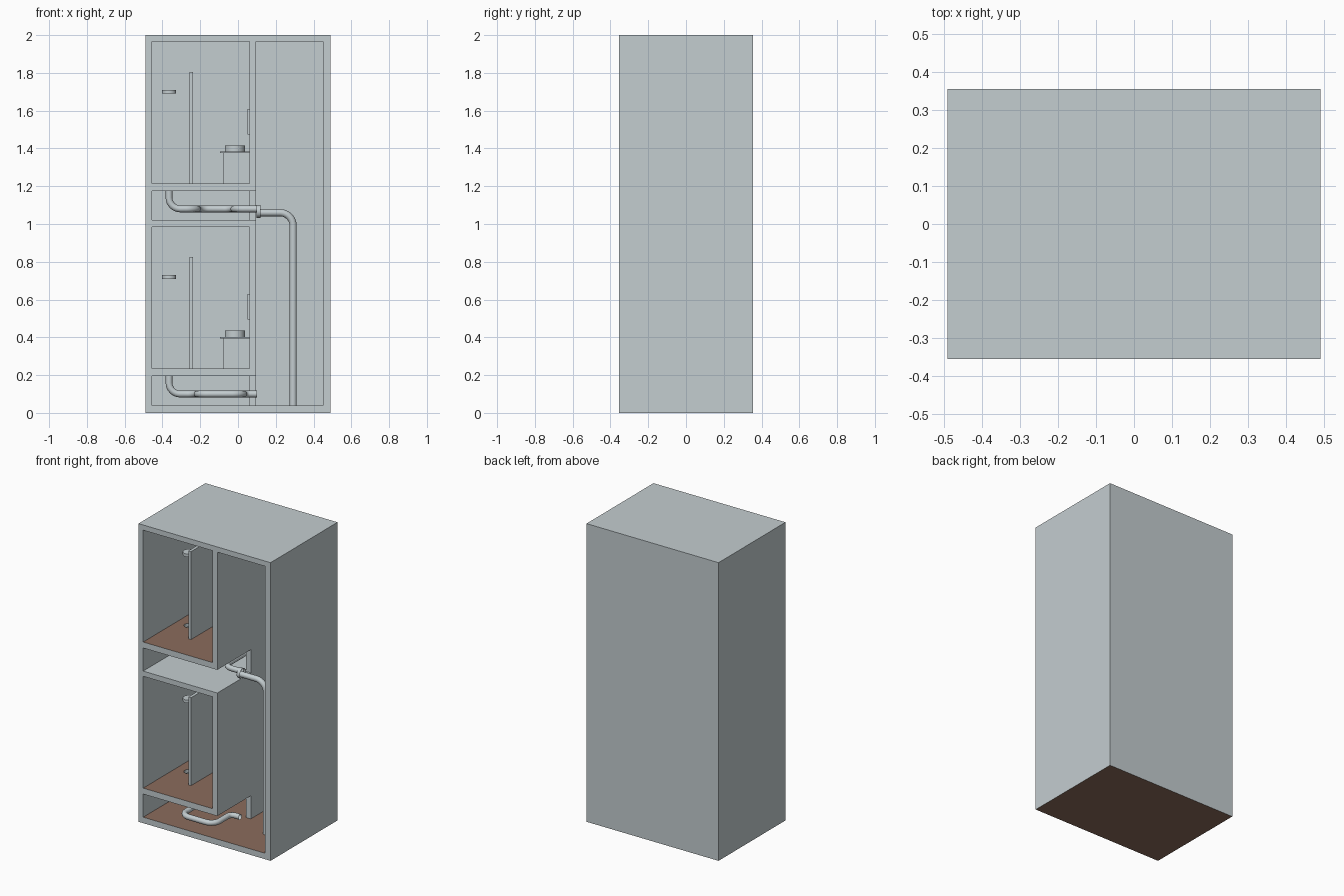
import bpy, bmesh, math
from mathutils import Vector

cube = bpy.data.objects.get("Cube")
if cube:
    bpy.data.objects.remove(cube, do_unlink=True)


def material(name, rgb):
    m = bpy.data.materials.new(name)
    m.use_nodes = True
    m.diffuse_color = (*rgb, 1)
    m.node_tree.nodes["Principled BSDF"].inputs["Base Color"].default_value = (*rgb, 1)
    return m


GREY = material("pale_grey", (0.55, 0.61, 0.63))
BROWN = material("floor_brown", (0.26, 0.15, 0.107))


def add_mesh(name, bm):
    bmesh.ops.recalc_face_normals(bm, faces=bm.faces)
    me = bpy.data.meshes.new(name)
    bm.to_mesh(me)
    bm.free()
    ob = bpy.data.objects.new(name, me)
    bpy.context.collection.objects.link(ob)
    me.materials.append(GREY)
    return ob


def prism(name, outline, z0, z1):
    bm = bmesh.new()
    face = bm.faces.new([bm.verts.new((x, y, z0)) for x, y in outline])
    new = bmesh.ops.extrude_face_region(bm, geom=[face])["geom"]
    bmesh.ops.translate(bm, vec=(0, 0, z1 - z0),
                        verts=[v for v in new if isinstance(v, bmesh.types.BMVert)])
    return add_mesh(name, bm)


def box(name, x0, x1, y0, y1, z0, z1):
    return prism(name, [(x0, y0), (x1, y0), (x1, y1), (x0, y1)], z0, z1)


def select(ob):
    bpy.ops.object.select_all(action="DESELECT")
    ob.select_set(True)
    bpy.context.view_layer.objects.active = ob


def smooth(ob):
    select(ob)
    bpy.ops.object.shade_smooth_by_angle(angle=math.radians(40))


def disc(name, x, y, r, z0, z1):
    ring = [(x + r * math.cos(a * math.tau / 32), y + r * math.sin(a * math.tau / 32))
            for a in range(32)]
    ob = prism(name, ring, z0, z1)
    smooth(ob)
    return ob


def cut(target, cutter):
    select(target)
    mod = target.modifiers.new("cut", "BOOLEAN")
    mod.operation, mod.solver, mod.object = "DIFFERENCE", "EXACT", cutter
    bpy.ops.object.modifier_apply(modifier=mod.name)
    bpy.data.objects.remove(cutter, do_unlink=True)


def pipe(name, corners, radius=0.018, bend=0.06):
    """Round tube that follows straight runs joined by swept bends."""
    pts = [Vector(c) for c in corners]
    path = [pts[0]]
    for a, b, c in zip(pts, pts[1:], pts[2:]):
        r = min(bend, (a - b).length * 0.49, (c - b).length * 0.49)
        u, v = (a - b).normalized() * r, (c - b).normalized() * r
        for i in range(9):
            t = i / 8 * math.pi / 2
            path.append(b + u * (1 - math.sin(t)) + v * (1 - math.cos(t)))
    path.append(pts[-1])
    cu = bpy.data.curves.new(name, "CURVE")
    cu.dimensions = "3D"
    cu.bevel_depth, cu.bevel_resolution = radius, 4
    sp = cu.splines.new("POLY")
    sp.points.add(len(path) - 1)
    for p, co in zip(sp.points, path):
        p.co = (*co, 1)
    ob = bpy.data.objects.new(name, cu)
    bpy.context.collection.objects.link(ob)
    cu.materials.append(GREY)
    select(ob)
    bpy.ops.object.convert(target="MESH")
    smooth(bpy.context.object)


# Housing: one block with the shaft, rooms and service voids cut from its front
FRONT, BACK, LEFT, DIV = -0.5, 0.32, -0.455, 0.06
DRAIN = (-0.365, 0.0)
LEVELS = {"lower": 0.0, "upper": 0.98}
housing = box("housing", -0.49, 0.49, -0.355, 0.355, 0, 2)
cut(housing, box("shaft_cutter", 0.095, 0.45, FRONT, BACK, 0.04, 1.965))
for z in LEVELS.values():
    cut(housing, box("room_cutter", LEFT, DIV, FRONT, BACK, z + 0.235, z + 0.985))
    void = [(LEFT, FRONT), (0.2, FRONT), (0.2, 0), (DIV, 0), (DIV, BACK), (LEFT, BACK)]
    cut(housing, prism("void_cutter", void, z + 0.04, z + 0.195))
    cut(housing, disc("drain_cutter", *DRAIN, 0.03, z + 0.18, z + 0.25))

# Brown floors and underside
housing.data.materials.clear()
for m in (GREY, BROWN):
    housing.data.materials.append(m)
for f in housing.data.polygons:
    h = f.center.z
    floor = f.normal.z > 0.9 and any(abs(h - k) < 0.005 for k in (0.04, 0.235, 1.215))
    f.material_index = int(floor or (f.normal.z < -0.9 and h < 0.005))

# Bathroom fittings, repeated on both levels
for level, z in LEVELS.items():
    box(level + "_shower_screen", -0.257, -0.237, -0.16, BACK, z + 0.235, z + 0.825)
    disc(level + "_shower_head", *DRAIN, 0.037, z + 0.71, z + 0.73)
    pipe(level + "_shower_arm", [(*DRAIN, z + 0.72), (DRAIN[0], BACK, z + 0.72)], 0.008)
    box(level + "_cabinet", -0.08, DIV, -0.06, 0.22, z + 0.235, z + 0.395)
    box(level + "_counter", -0.095, DIV, -0.07, 0.23, z + 0.395, z + 0.403)
    basin = disc(level + "_basin", -0.017, 0.08, 0.053, z + 0.403, z + 0.435)
    cut(basin, disc("bowl_cutter", -0.017, 0.08, 0.045, z + 0.41, z + 0.5))
    box(level + "_mirror", 0.05, DIV, -0.02, 0.18, z + 0.495, z + 0.63)

# Drain pipes: each loops sideways before leaving through the divider
for level, loop_y, exit_x in (("lower", -0.3, 0.03), ("upper", 0.2, -0.022)):
    z = LEVELS[level] + 0.1
    pipe(level + "_drain_pipe", [
        (*DRAIN, z + 0.12), (*DRAIN, z), (-0.215, 0, z), (-0.215, loop_y, z),
        (exit_x, loop_y, z), (exit_x, -0.12, z), (0.1, -0.12, z)])

# Shaft stack with its collar
pipe("stack_pipe", [(0.1, -0.12, 1.06), (0.292, -0.12, 1.06), (0.292, -0.12, 0.04)], 0.019, 0.07)
pipe("stack_collar", [(0.097, -0.12, 1.067), (0.12, -0.12, 1.067)], 0.034)
